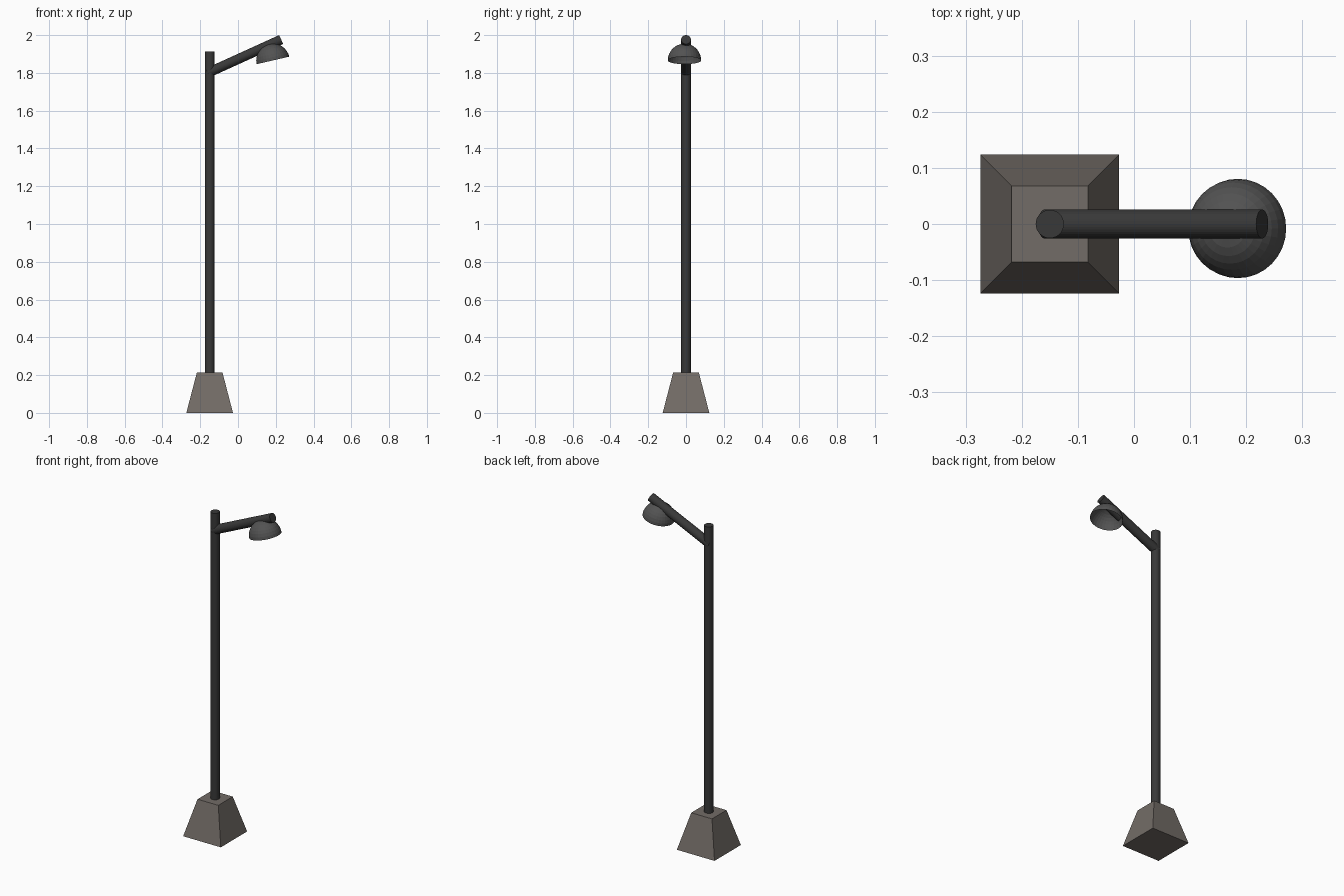
import bpy, bmesh
from math import radians, sin, cos, pi
from mathutils import Vector, Matrix

if "Cube" in bpy.data.objects:
    bpy.data.objects.remove(bpy.data.objects["Cube"])


def material(name, rgb):
    m = bpy.data.materials.new(name)
    m.diffuse_color = (*rgb, 1)
    m.use_nodes = True
    m.node_tree.nodes["Principled BSDF"].inputs["Base Color"].default_value = m.diffuse_color
    return m


STONE = material("stone", (0.17, 0.15, 0.135))
IRON = material("iron", (0.04, 0.04, 0.04))
SHADE = material("shade_grey", (0.085, 0.085, 0.085))


def finish(name, bm, mat):
    bmesh.ops.recalc_face_normals(bm, faces=bm.faces)
    me = bpy.data.meshes.new(name)
    bm.to_mesh(me)
    bm.free()
    me.materials.append(mat)
    ob = bpy.data.objects.new(name, me)
    bpy.context.collection.objects.link(ob)
    return ob


def frustum(name, a, b, r1, r2, sides, mat, turn=0):
    """Capped cone or rod running from point a to point b."""
    a, b = Vector(a), Vector(b)
    axis = b - a
    rot = Vector((0, 0, 1)).rotation_difference(axis).to_matrix().to_4x4()
    bm = bmesh.new()
    bmesh.ops.create_cone(bm, cap_ends=True, segments=sides, radius1=r1, radius2=r2,
                          depth=axis.length,
                          matrix=Matrix.Translation((a + b) / 2) @ rot @ Matrix.Rotation(turn, 4, 'Z'))
    return finish(name, bm, mat)


X = -0.15
# Tapered square plinth
frustum("base", (X, 0, 0), (X, 0, 0.213), 0.1235 * 2 ** 0.5, 0.068 * 2 ** 0.5, 4, STONE, pi / 4)
# Upright pole and sloping arm
frustum("pole", (X, 0, 0.2), (X, 0, 1.912), 0.0252, 0.0252, 32, IRON)
frustum("arm", (-0.16, 0, 1.80), (0.2285, 0, 1.9765), 0.0258, 0.0258, 32, IRON)

# Open hemispherical lamp shade, tipped towards the pole
bm = bmesh.new()
bmesh.ops.create_uvsphere(bm, u_segments=32, v_segments=16, radius=0.0885)
bmesh.ops.delete(bm, geom=[v for v in bm.verts if v.co.z < -0.001], context='VERTS')
bm.transform(Matrix.Translation((0.185, -0.008, 1.866)) @ Matrix.Rotation(radians(-13), 4, 'Y'))
finish("lamp_shade", bm, SHADE)
